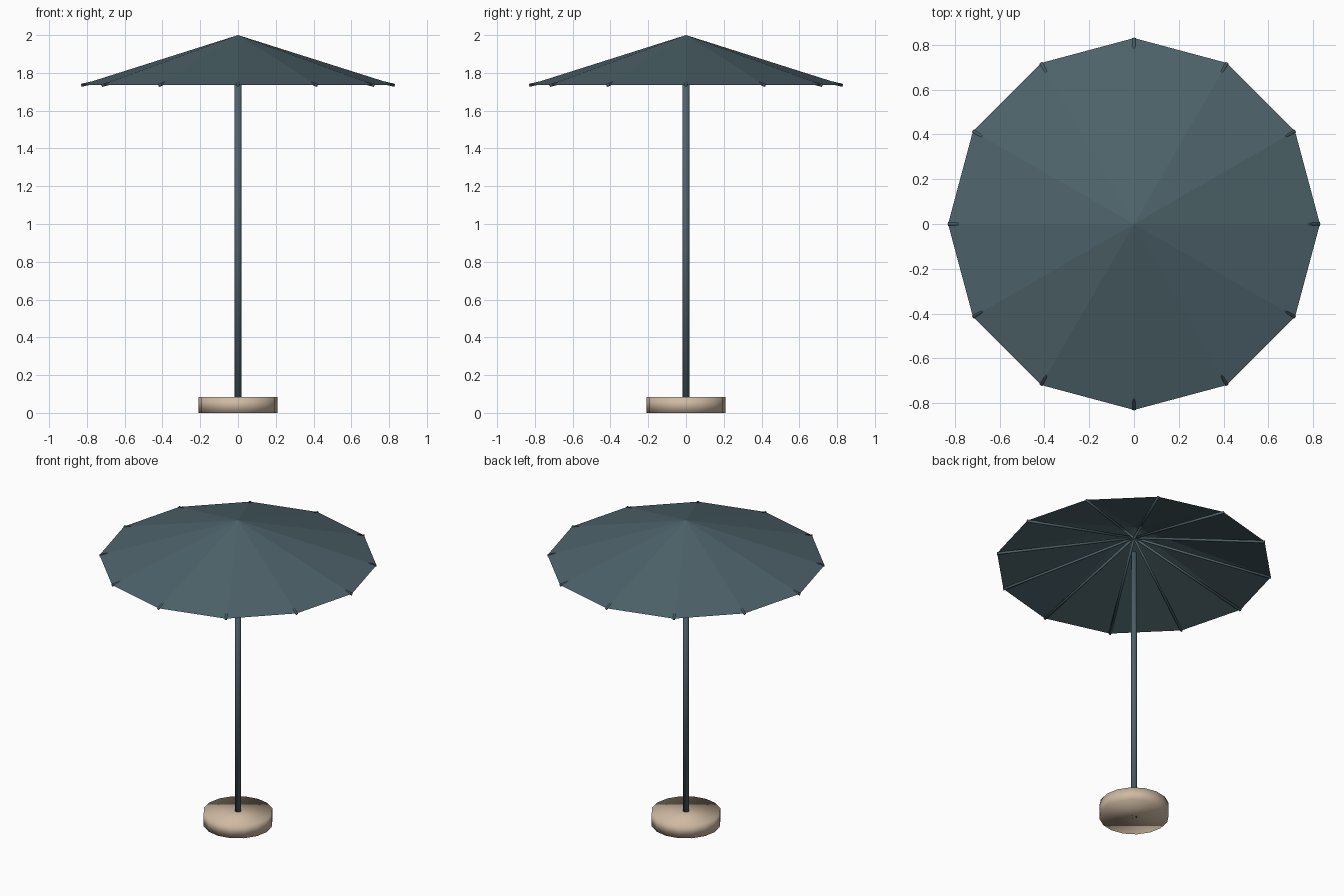
import bpy
import math
from mathutils import Vector

cube = bpy.data.objects.get("Cube")
if cube:
    bpy.data.objects.remove(cube, do_unlink=True)

SIDES = 12
RADIUS = 0.83
RIM_Z = 1.737
APEX_Z = 2.0


def material(name, rgb):
    mat = bpy.data.materials.new(name)
    mat.use_nodes = True
    color = (*rgb, 1)
    mat.diffuse_color = color
    mat.node_tree.nodes["Principled BSDF"].inputs["Base Color"].default_value = color
    return mat


slate = material("slate_teal", (0.075, 0.125, 0.145))
stone = material("beige_stone", (0.62, 0.49, 0.36))


def rod(name, start, end, radius, sides, mat):
    """Closed cylinder between two points, softly shaded over its caps."""
    start, end = Vector(start), Vector(end)
    axis = end - start
    bpy.ops.mesh.primitive_cylinder_add(
        vertices=sides, radius=radius, depth=axis.length, location=(start + end) / 2)
    obj = bpy.context.object
    obj.rotation_euler = axis.to_track_quat("Z", "Y").to_euler()
    obj.name = name
    obj.data.materials.append(mat)
    bpy.ops.object.shade_smooth()
    return obj


# Weighted base and pole
rod("base", (0, 0, 0), (0, 0, 0.085), 0.208, 16, stone)
rod("pole", (0, 0, 0), (0, 0, 1.82), 0.019, 12, slate)

# Open twelve-panel canopy with a corner over every rib
rim = [(RADIUS * math.cos(math.tau * i / SIDES),
        RADIUS * math.sin(math.tau * i / SIDES), RIM_Z) for i in range(SIDES)]
mesh = bpy.data.meshes.new("canopy")
mesh.from_pydata([(0, 0, APEX_Z)] + rim, [],
                 [(0, i + 1, (i + 1) % SIDES + 1) for i in range(SIDES)])
mesh.materials.append(slate)
canopy = bpy.data.objects.new("canopy", mesh)
bpy.context.collection.objects.link(canopy)

# Ribs fan out under the canopy and break through it near the rim
for i, (x, y, z) in enumerate(rim):
    rod(f"rib_{i + 1}", (0, 0, 1.925), (x, y, RIM_Z - 0.003), 0.008, 8, slate)
